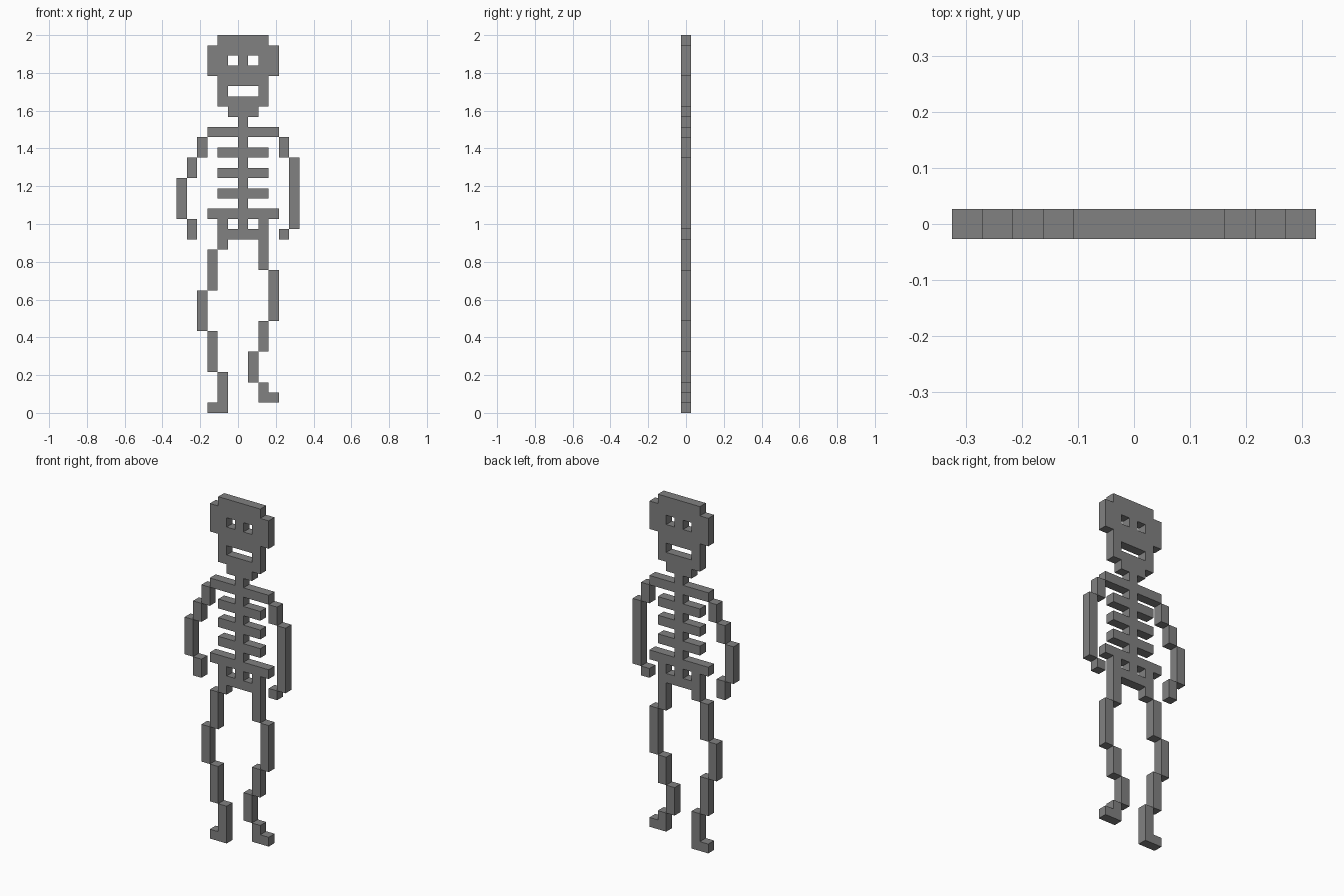
import bpy
import bmesh

cube = bpy.data.objects.get("Cube")
if cube:
    bpy.data.objects.remove(cube, do_unlink=True)

U = 2 / 37  # size of one grid cell; the figure is 37 cells tall

bone = bpy.data.materials.new("bone_grey")
bone.use_nodes = True
GREY = (0.22, 0.22, 0.22, 1)
bone.diffuse_color = GREY
bone.node_tree.nodes["Principled BSDF"].inputs["Base Color"].default_value = GREY


def cells(rects):
    """All grid cells covered by rectangles (x0, x1, z0, z1)."""
    return {(x, z) for x0, x1, z0, z1 in rects
            for x in range(x0, x1) for z in range(z0, z1)}


def slab(name, rects, holes=()):
    """One-cell-thick plate from rectangles, minus holes."""
    bm = bmesh.new()
    verts = {}

    def corner(x, z):
        if (x, z) not in verts:
            verts[x, z] = bm.verts.new((x * U, -U / 2, z * U))
        return verts[x, z]

    for x, z in sorted(cells(rects) - cells(holes)):
        bm.faces.new([corner(x, z), corner(x + 1, z),
                      corner(x + 1, z + 1), corner(x, z + 1)])
    # Keep the front sheet and extrude a back sheet from it
    front = bm.faces[:]
    ext = bmesh.ops.extrude_face_region(bm, geom=front, use_keep_orig=True)
    back = [v for v in ext["geom"] if isinstance(v, bmesh.types.BMVert)]
    bmesh.ops.translate(bm, verts=back, vec=(0, U, 0))
    bmesh.ops.recalc_face_normals(bm, faces=bm.faces[:])
    mesh = bpy.data.meshes.new(name)
    bm.to_mesh(mesh)
    bm.free()
    mesh.materials.append(bone)
    obj = bpy.data.objects.new(name, mesh)
    bpy.context.collection.objects.link(obj)


# Skull with eye sockets and mouth opening
slab("skull",
     [(-2, 3, 36, 37), (-3, 4, 33, 36), (-2, 3, 30, 33), (-1, 2, 29, 30)],
     [(-1, 0, 34, 35), (1, 2, 34, 35), (-1, 2, 31, 32)])

# Spine, collar bone, ribs and pelvis in one piece
ribs = [(-2, 3, z, z + 1) for z in (21, 23, 25)]
slab("torso",
     [(0, 1, 17, 29), (-3, 4, 27, 28), (-3, 4, 19, 20), (-2, 3, 17, 19)] + ribs,
     [(-1, 0, 18, 19), (1, 2, 18, 19)])

# Limb segments, each a straight bone stepping sideways from the last
limbs = {
    "right_shoulder": [(-4, -3, 25, 27)],
    "right_upper_arm": [(-5, -4, 23, 25)],
    "right_forearm": [(-6, -5, 19, 23)],
    "right_hand": [(-5, -4, 17, 19)],
    "left_shoulder": [(4, 5, 25, 27)],
    "left_forearm": [(5, 6, 18, 25)],
    "left_hand": [(4, 5, 17, 18)],
    "right_hip": [(-2, -1, 16, 17)],
    "right_thigh": [(-3, -2, 12, 16)],
    "right_knee": [(-4, -3, 8, 12)],
    "right_shin": [(-3, -2, 4, 8)],
    "right_foot": [(-2, -1, 0, 4), (-3, -2, 0, 1)],
    "left_thigh": [(2, 3, 14, 17)],
    "left_knee": [(3, 4, 9, 14)],
    "left_shin": [(2, 3, 6, 9)],
    "left_ankle": [(1, 2, 3, 6)],
    "left_foot": [(2, 3, 1, 3), (3, 4, 1, 2)],
}
for part, rects in limbs.items():
    slab(part, rects)
